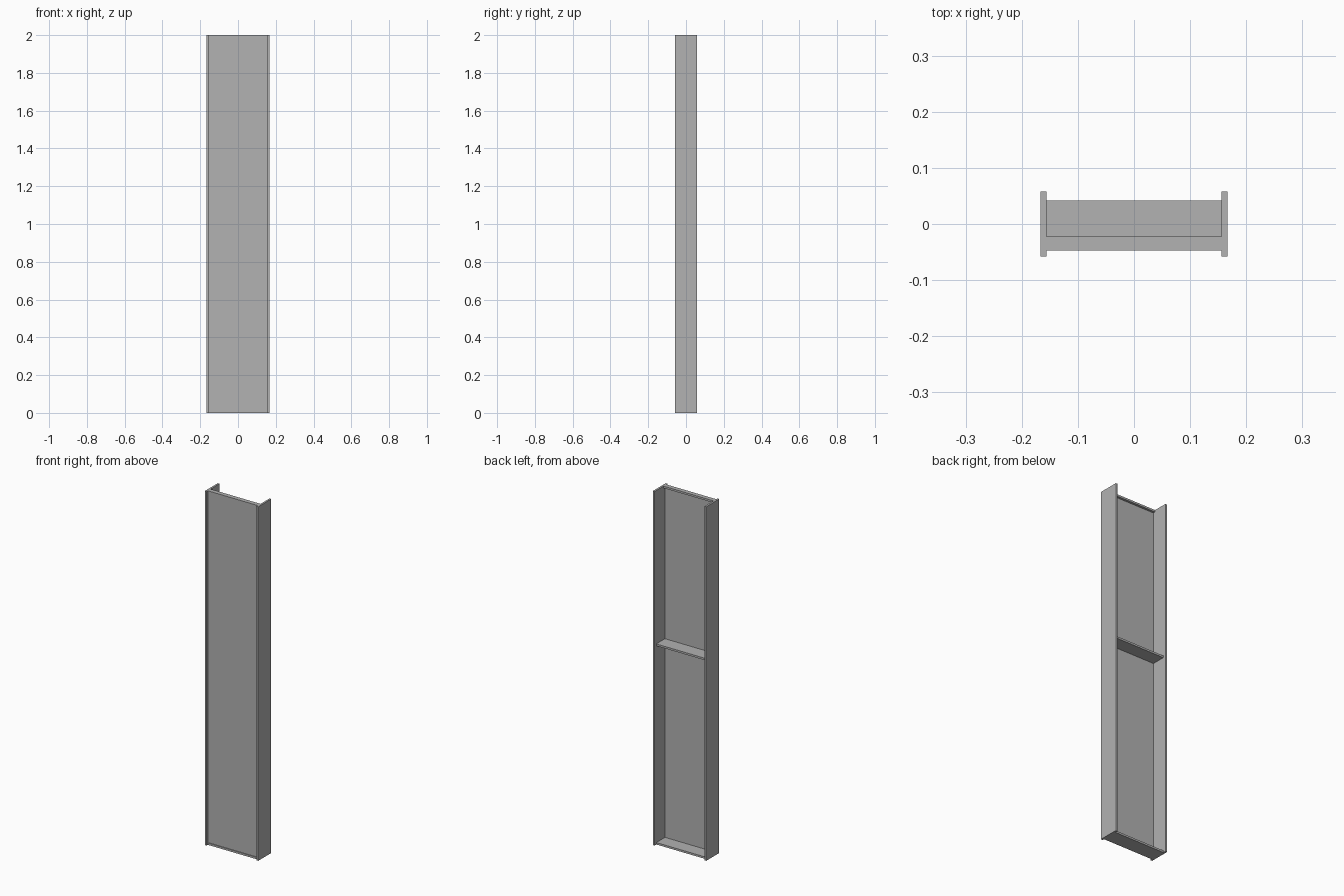
import bpy

cube = bpy.data.objects.get("Cube")
if cube:
    bpy.data.objects.remove(cube, do_unlink=True)

# One plain grey for the whole unit
grey = bpy.data.materials.new("plain_grey")
grey.use_nodes = True
colour = (0.445, 0.445, 0.445, 1)
grey.diffuse_color = colour
grey.node_tree.nodes["Principled BSDF"].inputs["Base Color"].default_value = colour


def board(name, x, y, z):
    """Add a flat-sided board spanning the given (low, high) ranges."""
    spans = (x, y, z)
    bpy.ops.mesh.primitive_cube_add(size=1, location=[(a + b) / 2 for a, b in spans])
    obj = bpy.context.object
    obj.name = name
    obj.scale = [b - a for a, b in spans]
    bpy.ops.object.transform_apply(location=False, rotation=False, scale=True)
    obj.data.materials.append(grey)
    return obj


HEIGHT = 2.0
THICK = 0.011
OUTER = 0.167
INNER = OUTER - THICK
SIDE_Y = (-0.058, 0.058)
FRONT, BACK = -0.047, 0.042
PANEL_Y = (-0.043, -0.035)
SHELF_Z = 1.122
RAIL_Z = 1.373
inside = (-INNER, INNER)

# Tall side boards
for name, sign in (("left_side", 1), ("right_side", -1)):
    board(name, sorted((sign * INNER, sign * OUTER)), SIDE_Y, (0, HEIGHT))

# Full-depth bottom, middle shelf flush with the panels, and narrow top strip
board("bottom_shelf", inside, (FRONT, BACK), (0, THICK))
board("middle_shelf", inside, (PANEL_Y[0], BACK), (SHELF_Z, SHELF_Z + THICK))
board("top_strip", inside, (FRONT, -0.022), (HEIGHT - THICK, HEIGHT))

# Thin rail and the panels that fill the front between the boards
board("front_rail", inside, PANEL_Y, (RAIL_Z, RAIL_Z + THICK))
levels = (0, SHELF_Z, RAIL_Z, HEIGHT - THICK)
for name, low, high in zip(("lower_panel", "centre_panel", "upper_panel"), levels, levels[1:]):
    board(name, inside, PANEL_Y, (low + THICK, high))
